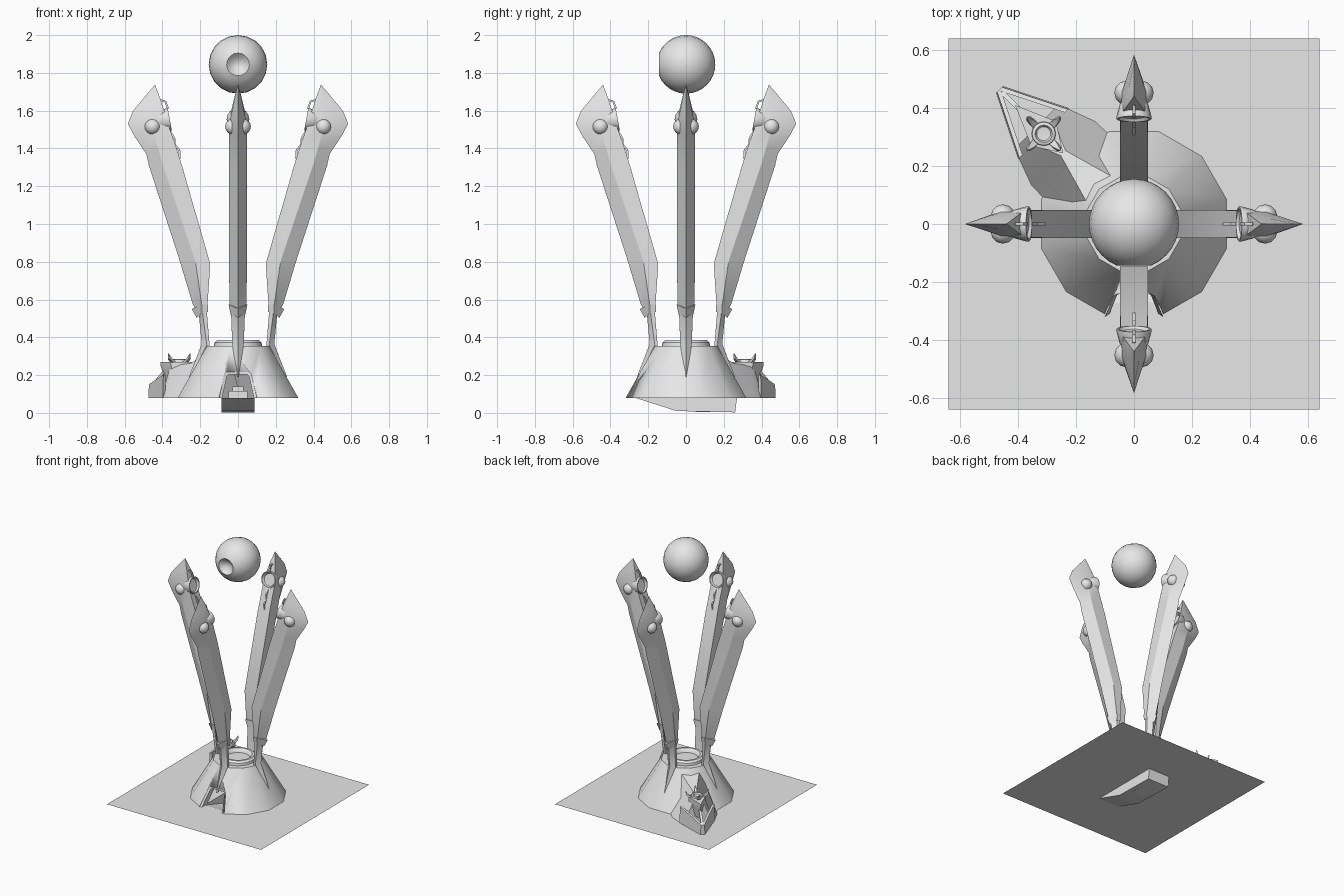
import bpy, bmesh, math
from mathutils import Matrix, Vector

if "Cube" in bpy.data.objects:
    bpy.data.objects.remove(bpy.data.objects["Cube"])

stone = bpy.data.materials.new("pale_grey")
stone.diffuse_color = (0.8, 0.8, 0.8, 1)
stone.use_nodes = True
stone.node_tree.nodes["Principled BSDF"].inputs["Base Color"].default_value = stone.diffuse_color


def make(name, verts, faces, mat=None, angle=35, fix=True):
    """Mesh object from points and faces, placed by a matrix, with sharp edges kept."""
    bm = bmesh.new()
    vs = [bm.verts.new(v) for v in verts]
    for f in faces:
        bm.faces.new([vs[i] for i in f])
    bmesh.ops.remove_doubles(bm, verts=bm.verts, dist=1e-5)
    if mat:
        bm.transform(mat)
    if fix:
        bmesh.ops.recalc_face_normals(bm, faces=bm.faces)
    me = bpy.data.meshes.new(name)
    bm.to_mesh(me)
    bm.free()
    me.materials.append(stone)
    ob = bpy.data.objects.new(name, me)
    bpy.context.collection.objects.link(ob)
    smooth(ob, angle)
    return ob


def smooth(ob, angle):
    bpy.ops.object.select_all(action='DESELECT')
    ob.select_set(True)
    bpy.context.view_layer.objects.active = ob
    bpy.ops.object.shade_smooth_by_angle(angle=math.radians(angle))


def loft(name, rings, mat=None, caps=True, angle=35):
    n = len(rings[0])
    verts = [p for r in rings for p in r]
    faces = [(k*n + i, k*n + (i+1) % n, (k+1)*n + (i+1) % n, (k+1)*n + i)
             for k in range(len(rings)-1) for i in range(n)]
    if caps:
        faces += [tuple(range(n))[::-1], tuple(range(len(verts)-n, len(verts)))]
    return make(name, verts, faces, mat, angle)


def lathe(name, profile, n, mat=None, offset=0.0, angle=35):
    """Turn (radius, height) points about z; a radius of 0 closes the end."""
    rings = [[(max(r, 1e-7)*math.cos(offset + 2*math.pi*i/n),
               max(r, 1e-7)*math.sin(offset + 2*math.pi*i/n), z) for i in range(n)]
             for r, z in profile]
    return loft(name, rings, mat, caps=False, angle=angle)


def aim(pos, direction):
    q = Vector(direction).to_track_quat('Z', 'Y')
    return Matrix.Translation(pos) @ q.to_matrix().to_4x4()


def rod(name, pts, r, mat):
    """Thin square rod along a polyline."""
    for i, (a, b) in enumerate(zip(pts, pts[1:])):
        a, b = Vector(a), Vector(b)
        lathe(f"{name}_{i}", [(0, 0), (r, 0), (r, (b-a).length), (0, (b-a).length)],
              4, mat @ aim(a, b-a), math.pi/4)


# Ground sheet with an opening for the sunken floor
xs, ys, G = (-0.64, -0.088, 0.088, 0.64), (-0.64, -0.27, 0.27, 0.64), 0.08
make("ground_sheet", [(x, y, G) for y in ys for x in xs],
     [(j*4+i, j*4+i+1, j*4+i+5, j*4+i+4) for j in range(3) for i in range(3)
      if (i, j) != (1, 1)], fix=False)

# Sunken room with an entrance ramp
side = [(-0.27, G), (-0.05, 0.01), (0.26, 0.003), (0.27, G)]
make("sunken_room", [(x, y, z) for x in (-0.088, 0.088) for y, z in side],
     [(0, 1, 2, 3), (7, 6, 5, 4), (0, 4, 5, 1), (1, 5, 6, 2), (2, 6, 7, 3)])
for nm, w, z0, z1 in (("plinth", 0.05, 0.006, 0.115), ("plinth_top", 0.03, 0.115, 0.14)):
    loft(nm, [[(-w, 0.1-w, z), (w, 0.1-w, z), (w, 0.1+w, z), (-w, 0.1+w, z)]
              for z in (z0, z1)])

# Twelve-sided conical base, hollow, with a doorway cut in front
base = lathe("conical_base", [(0.33, G), (0.17, 0.355), (0, 0.355), (0, 0.335),
                              (0.16, 0.335), (0.31, G), (0.33, G)], 12,
             offset=math.pi/12)
door = [(-0.10, 0.05), (-0.10, 0.085), (-0.07, 0.205), (-0.06, 0.217),
        (0.06, 0.217), (0.07, 0.205), (0.10, 0.085), (0.10, 0.05)]
cutter = loft("door_cutter", [[(x, y, z) for x, z in door] for y in (-0.5, -0.1)])
cutter.hide_render = True
cutter.hide_viewport = True
mod = base.modifiers.new("doorway", 'BOOLEAN')
mod.object = cutter
mod.solver = 'EXACT'

# Door surround following the slope of the wall
def slope(z):
    return -(0.319 - (z - G)*0.563)

outer = [(-0.10, G), (-0.07, 0.205), (-0.06, 0.217), (0.06, 0.217), (0.07, 0.205), (0.10, G)]
inner = [(x*0.84, G + (z-G)*0.9) for x, z in outer]
rows = [[(x, slope(z), z) for x, z in outer],
        [(x, slope(z) + 0.01, z) for x, z in inner],
        [(x, slope(z) + 0.07, z) for x, z in inner]]
make("door_surround", [p for r in rows for p in r],
     [(k*6+i, k*6+i+1, k*6+i+7, k*6+i+6) for k in range(2) for i in range(5)])

# Rounded ring on the roof
lathe("roof_ring", [(0.128, 0.354), (0.125, 0.372), (0.112, 0.385), (0.098, 0.385),
                    (0.086, 0.375), (0.08, 0.358), (0, 0.358)], 24)

# Floating ball with a hollow eye facing the front
R, cut = 0.155, math.asin(0.06/0.155)
prof = [(R*math.sin(a), R*math.cos(a))
        for a in (cut + (math.pi-cut)*i/14 for i in range(15))]
rim_z = R*math.cos(cut)
dish = [(0.06*t, rim_z - 0.035*(1 - t*t)) for t in (0, 0.35, 0.7)]
lathe("floating_ball", dish + prof, 20, aim((0, 0, 1.845), (0, -1, 0)))

# Tower stations: inner, middle and outer edge as (radius, z), then half width
stations = [
    ((0.235, 0.19), (0.25, 0.19), (0.26, 0.19), 0.004),
    ((0.15, 0.355), (0.165, 0.36), (0.192, 0.365), 0.03),
    ((0.163, 0.51), (0.185, 0.51), (0.206, 0.51), 0.036),
    ((0.163, 0.55), (0.19, 0.56), (0.24, 0.577), 0.044),
    ((0.147, 0.79), (0.225, 0.80), (0.31, 0.81), 0.048),
    ((0.30, 1.32), (0.40, 1.32), (0.472, 1.31), 0.048),
    ((0.325, 1.40), (0.42, 1.39), (0.485, 1.37), 0.047),
    ((0.36, 1.50), (0.45, 1.50), (0.548, 1.465), 0.047),
    ((0.385, 1.58), (0.46, 1.56), (0.583, 1.53), 0.04),
    ((0.41, 1.66), (0.45, 1.64), (0.555, 1.60), 0.022),
    ((0.438, 1.735), (0.44, 1.737), (0.442, 1.735), 0.001)]
collar = [((0.158, 0.535), (0.19, 0.53), (0.218, 0.502), 0.041),
          ((0.158, 0.572), (0.19, 0.575), (0.245, 0.55), 0.049)]


def section(a, m, o, w):
    return [(a[0], -w, a[1]), (m[0], -w, m[1]), (o[0], 0, o[1]),
            (m[0], w, m[1]), (a[0], w, a[1])]


for k, nm in enumerate(("right", "back", "left", "front")):
    turn = Matrix.Rotation(k*math.pi/2, 4, 'Z')
    loft(nm + "_tower", [section(*s) for s in stations], turn, angle=25)
    loft(nm + "_collar", [section(*s) for s in collar], turn)
    # Lamp: two round housings and an inward-facing dish
    ball = [(0.042*math.sin(math.pi*i/8), -0.042*math.cos(math.pi*i/8)) for i in range(9)]
    for s in (-1, 1):
        lathe(nm + "_lamp_housing", ball, 12,
              turn @ Matrix.Translation((0.452, s*0.026, 1.515)))
    lathe(nm + "_lamp_dish", [(0, 0), (0.03, 0), (0.05, 0.03), (0.06, 0.07), (0.06, 0.08),
                              (0.053, 0.08), (0.035, 0.05), (0, 0.04)], 16,
          turn @ aim((0.44, 0, 1.54), (-0.98, 0, 0.18)))
    # Thin brackets above and below the dish
    rod(nm + "_upper_bracket", [(0.41, 0, 1.655), (0.385, 0, 1.65), (0.37, 0, 1.61)],
        0.007, turn)
    rod(nm + "_lower_bracket", [(0.365, 0, 1.50), (0.335, 0, 1.45), (0.335, 0, 1.42),
                                (0.31, 0, 1.39), (0.31, 0, 1.345)], 0.007, turn)

# Spur on the back-left diagonal: x runs outward, y sideways
turn = Matrix.Rotation(math.radians(135), 4, 'Z')
body = [(0.14, 0.16, 0.07, 0.33), (0.345, 0.155, 0.012, 0.262),
        (0.44, 0.12, 0.05, 0.25), (0.475, 0.10, 0.04, 0.23)]
loft("spur_body", [[(d, -b, G), (d, -t, z), (d, t, z), (d, b, G)] for d, b, t, z in body],
     turn)
kite = [(0.345, 0), (0.44, -0.06), (0.58, 0), (0.44, 0.06)]
loft("spur_platform", [[(0.44 + (d-0.44)*f, s*f, z) for d, s in kite]
                       for f, z in ((0.6, 0.14), (0.9, 0.22), (1, 0.25), (1, 0.27))], turn)
for s in (-1, 1):
    ends = [(0.44, 0.115, 0.20), (0.56, 0.055, 0.175), (0.655, 0.008, 0.15)]
    loft("spur_side_rail", [[(d, s*(w-0.012), G), (d, s*(w+0.008), G),
                             (d, s*(w+0.004), z), (d, s*(w-0.012), z)]
                            for d, w, z in ends], turn)
rod("spur_strut", [(0.55, 0, 0.215), (0.645, 0, 0.135)], 0.012, turn)

# Cup and curved horns on the spur platform
lathe("spur_cup", [(0.042, 0.268), (0.04, 0.282), (0.03, 0.285), (0.024, 0.274), (0, 0.272)],
      16, turn @ Matrix.Translation((0.44, 0, 0)))
for k in range(4):
    spot = turn @ Matrix.Translation((0.44, 0, 0.268)) @ Matrix.Rotation(k*math.pi/2, 4, 'Z')
    loft("spur_horn", [[(r-h, -h, z), (r+h, -h, z), (r+h, h, z), (r-h, h, z)]
                       for r, z, h in ((0.045, 0, 0.012), (0.067, 0.016, 0.009),
                                       (0.081, 0.047, 0.001))], spot)
